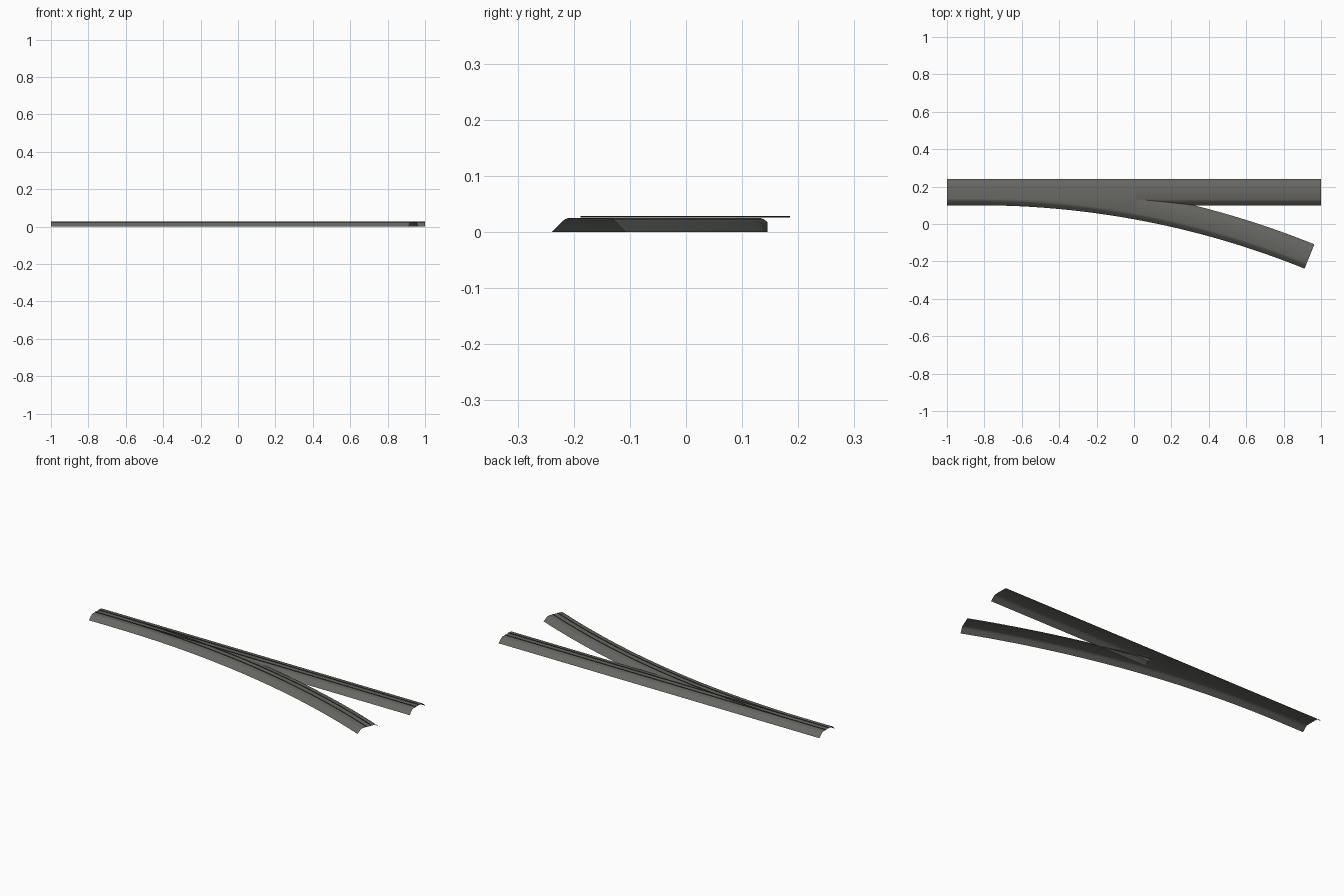
import bpy, bmesh, math

if "Cube" in bpy.data.objects:
    bpy.data.objects.remove(bpy.data.objects["Cube"])

# Layout: a straight bed along x and an arc that branches off toward -y
CY = 0.17            # centre line of the straight route
X0, R = -0.83, 4.72  # start and radius of the branch arc
A_END = math.radians(22)
SH, TOP = 0.038, 0.025   # shoulder offset and bed height
SLOPE = [(0.070, 0.0), (0.052, 0.0175), (0.045, 0.0225), (SH, TOP)]
NEAR = [(-o, z) for o, z in SLOPE]
FAR = [(o, z) for o, z in reversed(SLOPE)]
A_FROG = math.acos(1 - 0.0755 / R)
X_FROG = X0 + R * math.sin(A_FROG)


def material(name, rgb):
    m = bpy.data.materials.new(name)
    m.diffuse_color = (*rgb, 1)
    m.use_nodes = True
    m.node_tree.nodes["Principled BSDF"].inputs["Base Color"].default_value = m.diffuse_color
    return m


ballast = material("ballast grey", (0.135, 0.134, 0.124))
steel = material("dark rail", (0.055, 0.055, 0.053))


# Stations are (x, y, heading angle turned toward -y)
def straight(xa, xb, n):
    return [(xa + (xb - xa) * i / n, CY, 0.0) for i in range(n + 1)]


def arc(a, b, n):
    angs = [a + (b - a) * i / n for i in range(n + 1)]
    return [(X0 + R * math.sin(t), CY - R * (1 - math.cos(t)), t) for t in angs]


def sweep(name, stations, profile, mat, clip_y=None):
    """Sweep an open profile of (side offset, z) along the stations."""
    bm = bmesh.new()
    rows = []
    for x, y, t in stations:
        row = []
        for o, z in profile:
            if clip_y is not None and o > 0:
                o = min(o, (clip_y - y) / math.cos(t))
            row.append(bm.verts.new((x + o * math.sin(t), y + o * math.cos(t), z)))
        rows.append(row)
    for r0, r1 in zip(rows, rows[1:]):
        for i in range(len(profile) - 1):
            bm.faces.new((r0[i], r1[i], r1[i + 1], r0[i + 1]))
    bmesh.ops.remove_doubles(bm, verts=bm.verts, dist=1e-6)
    me = bpy.data.meshes.new(name)
    bm.to_mesh(me)
    bm.free()
    me.materials.append(mat)
    ob = bpy.data.objects.new(name, me)
    bpy.context.collection.objects.link(ob)
    bpy.ops.object.select_all(action='DESELECT')
    ob.select_set(True)
    bpy.context.view_layer.objects.active = ob
    bpy.ops.object.shade_smooth_by_angle(angle=math.radians(60))
    return ob


# Ballast bed: hollow shells, with the inner slopes starting at the fork
sweep("straight_bed_shared", straight(-1, X_FROG, 12), [(-SH, TOP)] + FAR, ballast)
sweep("straight_bed_free", straight(X_FROG, 1, 12), NEAR + FAR, ballast)
sweep("lead_in_slope", straight(-1, X0, 3), NEAR, ballast)
sweep("branch_bed_shared", arc(0, A_FROG, 16), NEAR + [(SH, TOP)], ballast, CY - SH)
sweep("branch_bed_free", arc(A_FROG, A_END, 16), NEAR + FAR, ballast, 0.145)

# Rails: thin upright strips just above the bed, two per route
for side, s in (("near", -0.015), ("far", 0.015)):
    web = [(s, 0.0254), (s, 0.0285)]
    sweep("straight_rail_" + side, straight(-1, 1, 12), web, steel)
    sweep("branch_rail_" + side, arc(0, A_END, 32), web, steel)
